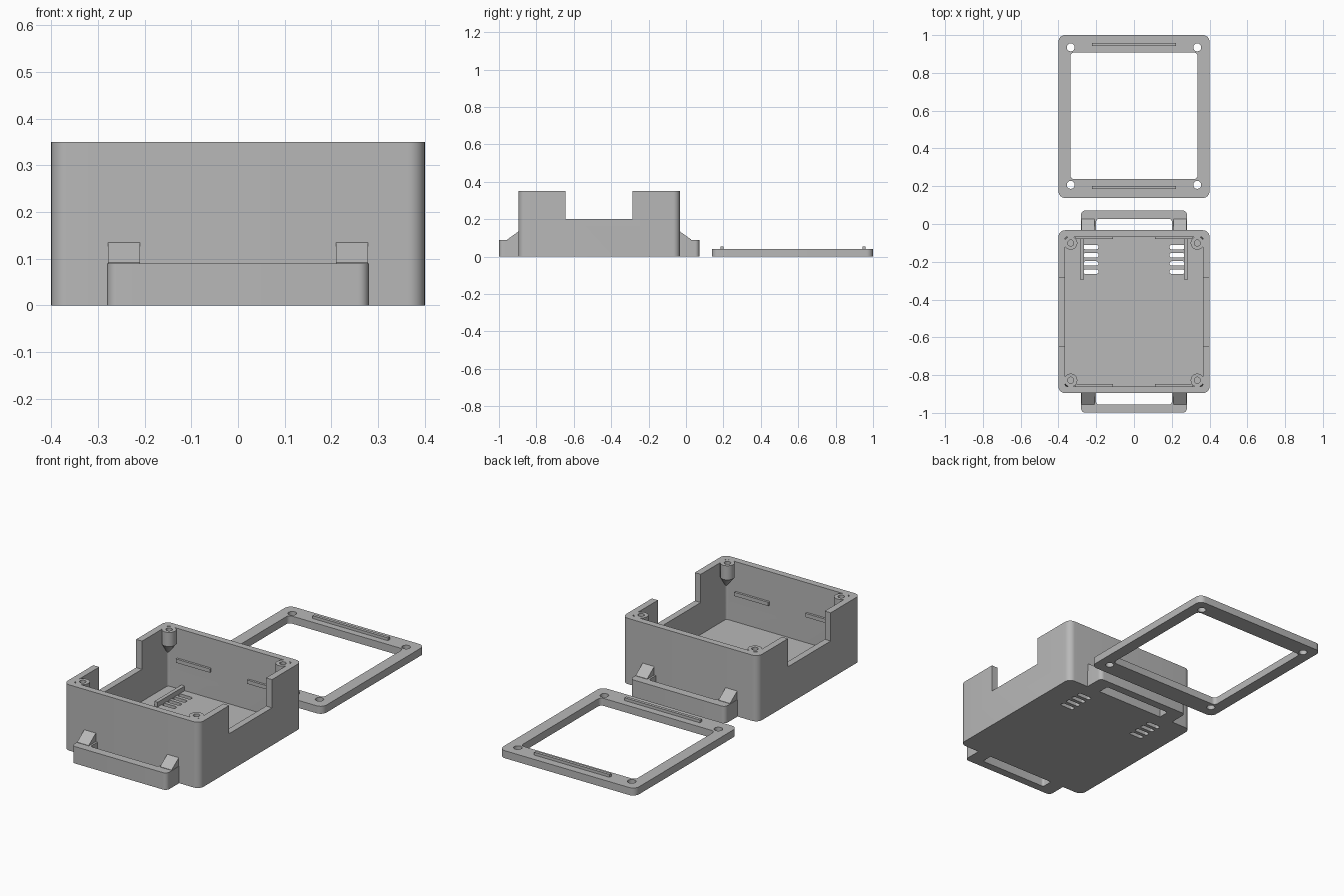
import bpy, bmesh, math
from mathutils import Vector

cube = bpy.data.objects.get("Cube")
if cube:
    bpy.data.objects.remove(cube, do_unlink=True)

grey = bpy.data.materials.new("plain grey")
grey.use_nodes = True
colour = (0.48, 0.48, 0.48, 1)
grey.diffuse_color = colour
grey.node_tree.nodes["Principled BSDF"].inputs["Base Color"].default_value = colour


def finish(name, bm):
    bmesh.ops.recalc_face_normals(bm, faces=bm.faces)
    mesh = bpy.data.meshes.new(name)
    bm.to_mesh(mesh)
    bm.free()
    ob = bpy.data.objects.new(name, mesh)
    bpy.context.collection.objects.link(ob)
    mesh.materials.append(grey)
    return ob


def block(name, x, y, z, radius=0, corners=lambda v: True):
    """Box between ranges, with its chosen upright edges rounded."""
    bm = bmesh.new()
    bmesh.ops.create_cube(bm, size=1)
    for v in bm.verts:
        v.co = [r[0] + (c + 0.5) * (r[1] - r[0]) for c, r in zip(v.co, (x, y, z))]
    if radius:
        edges = [e for e in bm.edges
                 if abs(e.verts[0].co.z - e.verts[1].co.z) > 1e-4 and corners(e.verts[0].co)]
        bmesh.ops.bevel(bm, geom=edges, offset=radius, segments=8, profile=0.5, affect='EDGES')
    return finish(name, bm)


def rod(name, x, y, z, radius):
    bm = bmesh.new()
    bmesh.ops.create_cone(bm, cap_ends=True, segments=32, radius1=radius, radius2=radius,
                          depth=z[1] - z[0])
    bmesh.ops.translate(bm, vec=(x, y, sum(z) / 2), verts=bm.verts)
    return finish(name, bm)


def combine(target, tools, operation):
    bpy.context.view_layer.objects.active = target
    for tool in tools:
        mod = target.modifiers.new("cut", 'BOOLEAN')
        mod.operation, mod.solver, mod.object = operation, 'EXACT', tool
        bpy.ops.object.modifier_apply(modifier=mod.name)
        bpy.data.objects.remove(tool, do_unlink=True)


def screw_post(x, y, corner):
    """Post hanging in a corner, its underside tapering into the walls."""
    bm = bmesh.new()
    for i in range(32):
        a = math.tau * i / 32
        for z in (0.275, TOP):
            bm.verts.new((x + 0.035 * math.cos(a), y + 0.035 * math.sin(a), z))
    bm.verts.new((*corner, 0.2))
    bmesh.ops.convex_hull(bm, input=bm.verts)
    return finish("screw_post", bm)


TOP, FRONT, BACK = 0.35, -0.895, -0.033
MID = (FRONT + BACK) / 2
FLOOR = 0.03

# Open case with lowered side walls
case = block("case", (-0.4, 0.4), (FRONT, BACK), (0, TOP), 0.035)
combine(case, [block("cavity", (-0.365, 0.365), (FRONT + 0.035, BACK - 0.035), (FLOOR, 0.5), 0.012)],
        'DIFFERENCE')
combine(case, [block("side_notch", (-0.5, 0.5), (-0.645, -0.285), (0.2, 0.5))], 'DIFFERENCE')

# Screw posts with blind holes
posts, holes = [], []
for sx in (-1, 1):
    for sy in (-1, 1):
        x, y = sx * 0.335, MID + sy * 0.363
        posts.append(screw_post(x, y, (sx * 0.37, MID + sy * 0.4)))
        holes.append(rod("screw_hole", x, y, (0.265, 0.4), 0.016))
combine(case, posts, 'UNION')
combine(case, holes, 'DIFFERENCE')

# Floor vents, with a guide rib beside each group
vents = []
for s in (-1, 1):
    for i in range(4):
        y = -0.122 - i * 0.0435
        vents.append(block("vent", sorted((s * 0.188, s * 0.268)), (y - 0.012, y + 0.012),
                           (-0.1, 0.1), 0.0115))
    block("guide_rib", (s * 0.276 - 0.01, s * 0.276 + 0.01), (-0.295, BACK - 0.03), (FLOOR - 0.01, 0.055))
combine(case, vents, 'DIFFERENCE')

for sy, face in ((-1, FRONT), (1, BACK)):
    # Clip ridges inside the end walls
    wall = face - sy * 0.035
    for sx in (-1, 1):
        block("clip_ridge", sorted((sx * 0.11, sx * 0.31)),
              sorted((wall + sy * 0.005, wall - sy * 0.012)), (0.172, 0.192))

    # Strap loop on the end of the case
    outer = face + sy * 0.104
    loop = block("strap_loop", (-0.28, 0.28), sorted((face - sy * 0.005, outer)), (0, 0.09), 0.022,
                 lambda v: abs(v.y - outer) < 0.01)
    combine(loop, [block("slot", (-0.2, 0.2), sorted((face - sy * 0.02, face + sy * 0.06)),
                         (-0.1, 0.2), 0.012)], 'DIFFERENCE')

    # Sloping gussets above the loop ends
    for sx in (-1, 1):
        bm = bmesh.new()
        for x in (0.21, 0.278):
            for d, z in ((-0.005, 0.08), (-0.005, 0.135), (0, 0.135), (0.06, 0.092), (0.06, 0.08)):
                bm.verts.new((sx * x, face + sy * d, z))
        bmesh.ops.convex_hull(bm, input=bm.verts)
        finish("loop_gusset", bm)

# Lid frame lying behind the case
lid = block("lid_frame", (-0.4, 0.4), (0.138, 1), (0, 0.04), 0.035)
cutters = [block("window", (-0.337, 0.337), (0.238, 0.908), (-0.1, 0.2), 0.02)]
cutters += [rod("lid_hole", sx * 0.335, y, (-0.1, 0.2), 0.021)
            for sx in (-1, 1) for y in (0.207, 0.935)]
combine(lid, cutters, 'DIFFERENCE')
for y in (0.192, 0.951):
    block("lid_ridge", (-0.222, 0.222), (y - 0.008, y + 0.008), (0.035, 0.055))

# Smooth the rounded corners, keep edges crisp
for ob in bpy.context.collection.objects:
    if ob.type == 'MESH' and grey.name in ob.data.materials:
        bpy.ops.object.select_all(action='DESELECT')
        ob.select_set(True)
        bpy.context.view_layer.objects.active = ob
        bpy.ops.object.shade_smooth_by_angle(angle=math.radians(30))
